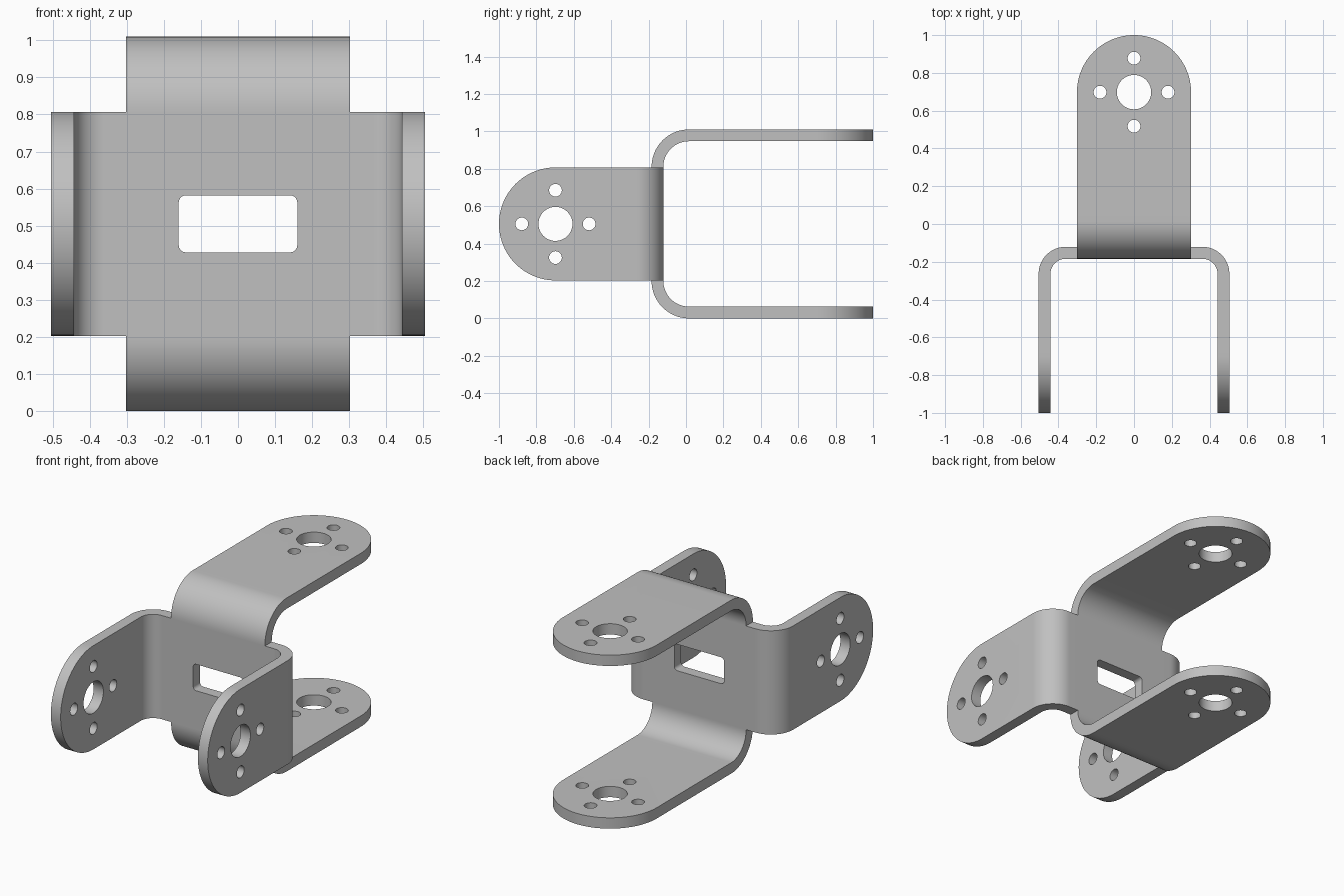
import bpy, bmesh
from math import cos, sin, pi

if "Cube" in bpy.data.objects:
    bpy.data.objects.remove(bpy.data.objects["Cube"])

HALF, WIDTH, THICK = 0.505, 0.302, 0.063   # half span, half arm width, sheet thickness
FRONT, BACK = -0.184, -0.121               # faces of the middle plate
PIVOT = 1 - WIDTH                          # centre of the rounded arm ends

steel = bpy.data.materials.new("grey_steel")
steel.use_nodes = True
steel.diffuse_color = (0.53, 0.53, 0.53, 1)
steel.node_tree.nodes["Principled BSDF"].inputs["Base Color"].default_value = steel.diffuse_color


def arc(cx, cy, r, start, end, steps=24):
    angles = [start + (end - start) * i / steps for i in range(steps + 1)]
    return [(cx + r * cos(a), cy + r * sin(a)) for a in angles]


def prism(name, outline, axis, low, high):
    """Extrude a 2D outline along one axis; outline fills the other two axes in order."""
    bm = bmesh.new()
    verts = []
    for p in outline:
        co = list(p)
        co.insert(axis, low)
        verts.append(bm.verts.new(co))
    face = bm.faces.new(verts)
    new = bmesh.ops.extrude_face_region(bm, geom=[face])["geom"]
    for v in new:
        if isinstance(v, bmesh.types.BMVert):
            v.co[axis] = high
    bmesh.ops.recalc_face_normals(bm, faces=bm.faces)
    mesh = bpy.data.meshes.new(name)
    bm.to_mesh(mesh)
    bm.free()
    mesh.materials.append(steel)
    obj = bpy.data.objects.new(name, mesh)
    bpy.context.collection.objects.link(obj)
    return obj


def combine(obj, tool, operation):
    mod = obj.modifiers.new("cut", 'BOOLEAN')
    mod.operation, mod.solver, mod.object = operation, 'EXACT', tool
    bpy.context.view_layer.objects.active = obj
    bpy.ops.object.modifier_apply(modifier=mod.name)
    bpy.data.objects.remove(tool)


def u_profile(base, d, radius):
    """Bent sheet outline: middle at y = base, arms running along d * y."""
    def side(r, tip):
        cx, cy = HALF - radius, base + d * radius
        bend = arc(cx, cy, r, 0, -d * pi / 2)
        right = [(cx + r, tip)] + bend
        return right + [(-x, y) for x, y in reversed(right)]
    return side(radius, d * 1.1) + side(radius - THICK, d * 1.1)[::-1]


def shape_arms(obj, axis, d, to_plane):
    """Round the arm ends and drill the hole pattern, through both arms at once."""
    mid = d * PIVOT
    stadium = [(-WIDTH, -d * 0.5)] + arc(0, mid, WIDTH, d * pi, 0, 48) + [(WIDTH, -d * 0.5)]
    combine(obj, prism("end_cutter", to_plane(stadium), axis, -2, 2), 'INTERSECT')
    holes = [(0, 0, 0.091)] + [(0.18 * cos(k * pi / 2), 0.18 * sin(k * pi / 2), 0.034) for k in range(4)]
    for u, v, r in holes:
        ring = arc(u, mid + v, r, 0, 2 * pi, 40)[:-1]
        combine(obj, prism("hole_cutter", to_plane(ring), axis, -2, 2), 'DIFFERENCE')


# Forward-facing bracket: left and right arms, bent towards -y
bracket = prism("crossed_bracket", u_profile(BACK, -1, 0.143), 2, 0, 2 * HALF)
shape_arms(bracket, 0, -1, lambda pts: [(v, u + HALF) for u, v in pts])

# Rear-facing bracket: top and bottom arms, bent towards +y
rear = prism("rear_bracket", [(y, s + HALF) for s, y in u_profile(FRONT, 1, 0.2)], 0, -0.4, 0.4)
shape_arms(rear, 2, 1, lambda pts: pts)
combine(bracket, rear, 'UNION')

# Rounded window through the middle plate
wx, wz, wr = 0.16, 0.077, 0.02
window = []
for k, (sx, sz) in enumerate([(1, 1), (-1, 1), (-1, -1), (1, -1)]):
    window += arc(sx * (wx - wr), HALF + sz * (wz - wr), wr, k * pi / 2, (k + 1) * pi / 2, 8)
combine(bracket, prism("window_cutter", window, 1, -0.5, 0.5), 'DIFFERENCE')

# Smooth bends and holes, crisp sheet edges
bpy.ops.object.select_all(action='DESELECT')
bracket.select_set(True)
bpy.context.view_layer.objects.active = bracket
bpy.ops.object.shade_smooth_by_angle(angle=pi / 6)
